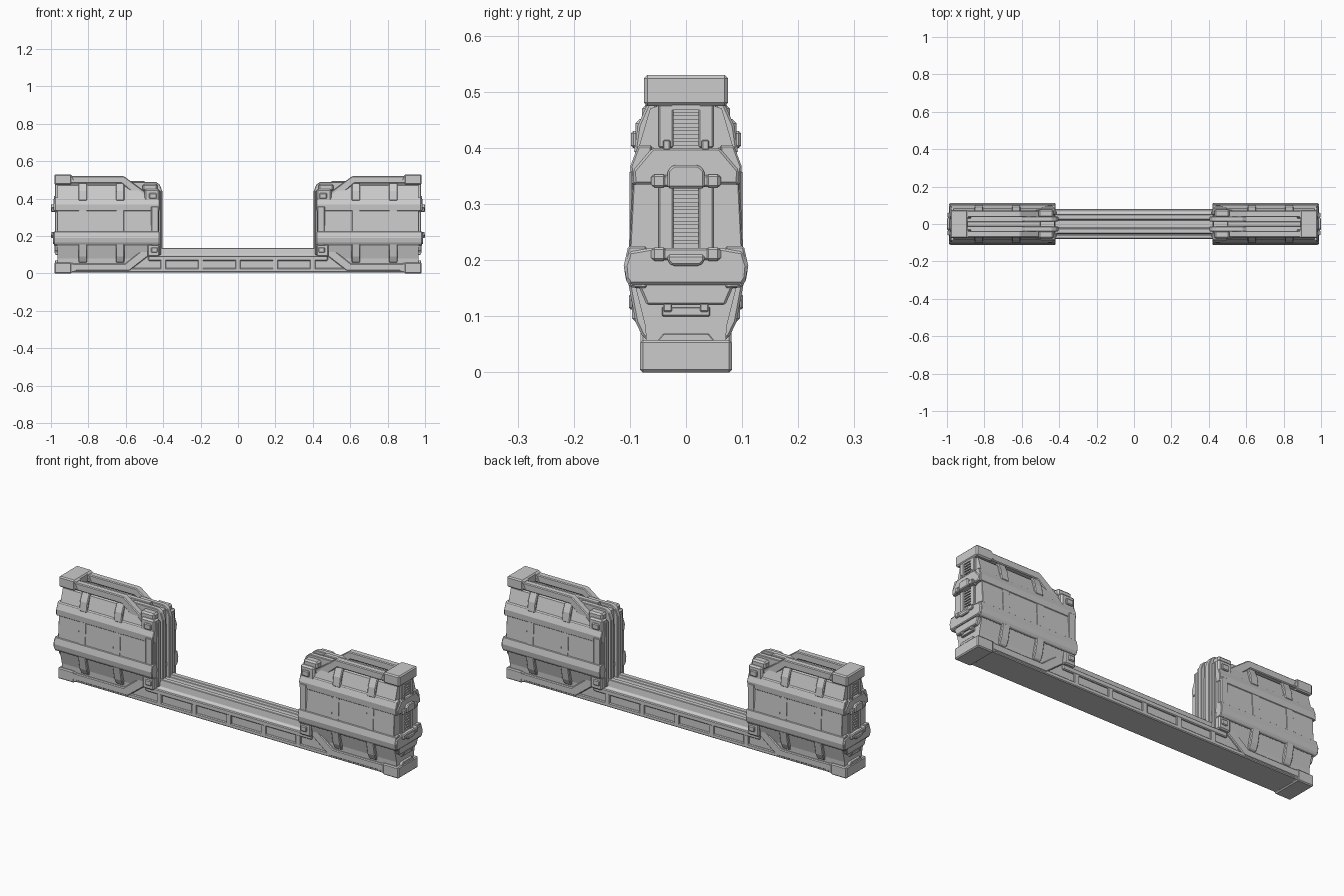
import bpy, bmesh
from mathutils import Vector


def prism(name, pts, a, b, axis='X', mx=True, my=True, bevel=0.004, cuts=()):
    """Extrude a 2D profile along an axis. axis X: pts are (y, z); axis Y: pts are (x, z)."""
    bm = bmesh.new()
    def put(p, t):
        return bm.verts.new((t, p[0], p[1]) if axis == 'X' else (p[0], t, p[1]))
    lo = [put(p, a) for p in pts]
    hi = [put(p, b) for p in pts]
    n = len(pts)
    bm.faces.new(lo)
    bm.faces.new(hi[::-1])
    for i in range(n):
        j = (i + 1) % n
        bm.faces.new((lo[i], hi[i], hi[j], lo[j]))
    for co, no in cuts:
        geom = bm.verts[:] + bm.edges[:] + bm.faces[:]
        cut = bmesh.ops.bisect_plane(bm, geom=geom, plane_co=co, plane_no=no, clear_outer=True)
        edges = [e for e in cut['geom_cut'] if isinstance(e, bmesh.types.BMEdge)]
        bmesh.ops.holes_fill(bm, edges=edges)
    bmesh.ops.recalc_face_normals(bm, faces=bm.faces)
    me = bpy.data.meshes.new(name)
    bm.to_mesh(me)
    bm.free()
    ob = bpy.data.objects.new(name, me)
    bpy.context.collection.objects.link(ob)
    if bevel:
        m = ob.modifiers.new("bevel", 'BEVEL')
        m.width, m.segments, m.limit_method = bevel, 1, 'ANGLE'
    if mx or my:
        m = ob.modifiers.new("mirror", 'MIRROR')
        m.use_axis = (mx, my, False)
        m.use_mirror_merge = False
    return ob


def box(name, x, y, z, **kw):
    return prism(name, [(y[0], z[0]), (y[1], z[0]), (y[1], z[1]), (y[0], z[1])], x[0], x[1], **kw)


def sym(pts):
    """Close a right-half (y, z) profile with its mirror image."""
    return pts + [(-y, z) for y, z in reversed(pts)]


# ---- long base beam joining both towers
prism("base_beam", sym([(0.076, 0.006), (0.07, 0.03), (0.07, 0.09), (0.055, 0.1),
      (0.05, 0.135), (0.024, 0.135), (0.02, 0.122)]), -0.45, 0.45, mx=False, my=False, bevel=0.002)
box("base_sill", (-0.96, 0.96), (-0.078, 0.078), (0.006, 0.028), mx=False, my=False)
box("base_ledge", (-0.48, 0.48), (0.06, 0.079), (0.068, 0.094), mx=False)
for x in (0, 0.2, 0.4):
    box("pocket_divider", (x - 0.014, x + 0.014), (0.06, 0.078), (0.02, 0.075), mx=x > 0, bevel=0.002)
prism("pocket_back", sym([(0.07, 0.01), (0.07, 0.09)]), 0.42, 0.6, my=False, bevel=0)

# ---- tower core: lower panels, middle panel, sloped upper panels
prism("lower_core", sym([(0.07, 0.01), (0.072, 0.08), (0.092, 0.16), (0.092, 0.2)]),
      0.42, 0.965, my=False, bevel=0, cuts=[(Vector((0.5, 0, 0.09)), Vector((-1, 0, -0.9)))])
prism("middle_core", sym([(0.092, 0.15), (0.1, 0.22), (0.094, 0.34), (0.088, 0.4)]),
      0.435, 0.968, my=False, bevel=0.002)
prism("upper_core", sym([(0.086, 0.395), (0.064, 0.47), (0.05, 0.475)]),
      0.42, 0.965, my=False, bevel=0, cuts=[(Vector((0.5, 0, 0.42)), Vector((-0.08, 0, 0.11)))])
box("inner_frame_strip", (0.425, 0.465), (0.08, 0.101), (0.15, 0.36))

# ---- horizontal rails that wrap the tower
prism("lower_rail", [(0.07, 0.15), (0.1, 0.152), (0.107, 0.165), (0.111, 0.19), (0.103, 0.225),
      (0.07, 0.225)], 0.42, 0.985, bevel=0.003)
prism("upper_rail", [(0.07, 0.335), (0.097, 0.335), (0.099, 0.368), (0.085, 0.405), (0.06, 0.405)],
      0.42, 0.98, bevel=0.003)

# ---- vertical ribs on the sloped panels
for x in (0.63, 0.83):
    prism("upper_rib", [(0.07, 0.39), (0.093, 0.39), (0.086, 0.44), (0.066, 0.485), (0.05, 0.485)],
          x - 0.023, x + 0.023)
    prism("lower_rib", [(0.06, 0.05), (0.078, 0.065), (0.09, 0.09), (0.103, 0.16), (0.07, 0.16)],
          x - 0.023, x + 0.023)
    prism("middle_rib", [(0.08, 0.22), (0.102, 0.22), (0.096, 0.34), (0.08, 0.34)],
          x - 0.02, x + 0.02, bevel=0.001)

# ---- top beams, sloping down toward the gap
top_beam = [(0.92, 0.52), (0.61, 0.52), (0.495, 0.435), (0.495, 0.395), (0.52, 0.395),
            (0.622, 0.482), (0.92, 0.482)]
prism("top_beam", top_beam, 0.037, 0.072, axis='Y')
box("top_keel", (0.5, 0.92), (-0.014, 0.014), (0.44, 0.495), my=False, bevel=0.003)
box("top_cap", (0.89, 0.982), (-0.075, 0.075), (0.475, 0.53), my=False, bevel=0.006)
prism("top_cap_gusset", [(0.87, 0.485), (0.91, 0.485), (0.91, 0.528), (0.89, 0.528)], 0.03, 0.073, axis='Y')

# ---- bracket blocks at the inner ends of the beams
box("upper_bracket", (0.42, 0.5), (0.045, 0.09), (0.38, 0.452), bevel=0.008)
box("upper_bracket_pin", (0.435, 0.475), (0.07, 0.098), (0.4, 0.43))
box("upper_bracket_cap", (0.43, 0.51), (0.035, 0.078), (0.44, 0.478), bevel=0.008)
box("lower_bracket", (0.42, 0.485), (0.05, 0.096), (0.09, 0.155), bevel=0.006)
box("lower_bracket_pin", (0.43, 0.465), (0.08, 0.102), (0.112, 0.14))

# ---- lower diagonal brace running into the foot rail
prism("lower_brace", [(0.47, 0.135), (0.5, 0.135), (0.605, 0.052), (0.9, 0.052), (0.9, 0.015),
      (0.58, 0.015), (0.47, 0.1)], 0.05, 0.081, axis='Y')
box("foot_cap", (0.89, 0.982), (-0.082, 0.082), (0.0, 0.058), my=False, bevel=0.005)
prism("foot_gusset", [(0.86, 0.012), (0.9, 0.002), (0.9, 0.055), (0.88, 0.055)], 0.04, 0.08, axis='Y')

# ---- layered post facing the gap
prism("inner_post", [(0.405, 0.11), (0.405, 0.44), (0.418, 0.475), (0.44, 0.49), (0.58, 0.49),
      (0.61, 0.47), (0.61, 0.11)], 0.014, 0.04, axis='Y', bevel=0.003)
box("post_groove", (0.425, 0.5), (-0.02, 0.02), (0.1, 0.475), my=False, bevel=0)
box("post_side_strip", (0.412, 0.45), (0.048, 0.068), (0.1, 0.44), bevel=0.003)
box("post_backing", (0.422, 0.46), (-0.085, 0.085), (0.1, 0.4), my=False, bevel=0.003)

# ---- outer end: wrap-around bands
prism("end_lower_band", sym([(0.1, 0.157), (0.107, 0.168), (0.109, 0.19), (0.101, 0.215),
      (0.06, 0.222)]), 0.94, 0.99, my=False)
prism("end_upper_band", sym([(0.093, 0.335), (0.094, 0.36), (0.06, 0.4)]), 0.94, 0.986, my=False)
prism("end_lower_trim", sym([(0.07, 0.12), (0.083, 0.15), (0.083, 0.16)]), 0.94, 0.982, my=False)
box("end_latch", (0.95, 0.977), (-0.043, 0.043), (0.1, 0.117), my=False, bevel=0.002)
box("end_latch_tab", (0.95, 0.981), (0.025, 0.04), (0.108, 0.123), bevel=0.002)
prism("end_foot_plate", sym([(0.052, 0.055), (0.04, 0.07)]), 0.95, 0.979, my=False, bevel=0.002)

# ---- outer end: vent plates, slats and clips
for z0, z1, count in ((0.218, 0.338, 8), (0.4, 0.478, 5)):
    box("vent_side_plate", (0.95, 0.978), (0.022, 0.049), (z0, z1), bevel=0.003)
    box("vent_top_plate", (0.95, 0.978), (-0.025, 0.025), (z1 - 0.01, z1), my=False, bevel=0)
    step = (z1 - z0 - 0.012) / count
    for i in range(count):
        z = z0 + 0.004 + i * step
        box("vent_slat", (0.955, 0.975), (-0.023, 0.023), (z, z + step * 0.55), my=False, bevel=0)
for z in (0.34, 0.21):
    box("clip_bar", (0.96, 0.995), (-0.062, 0.062), (z - 0.01, z + 0.012), my=False)
    box("clip_end", (0.96, 0.998), (0.036, 0.06), (z - 0.011, z + 0.013))
prism("upper_clip_plate", sym([(0.033, 0.328), (0.033, 0.36), (0.022, 0.37)]), 0.96, 1.0, my=False)
prism("lower_clip_plate", sym([(0.025, 0.19), (0.033, 0.198), (0.033, 0.21)]), 0.96, 1.0, my=False)
box("upper_tab", (0.95, 0.985), (0.028, 0.041), (0.396, 0.414), bevel=0.002)
